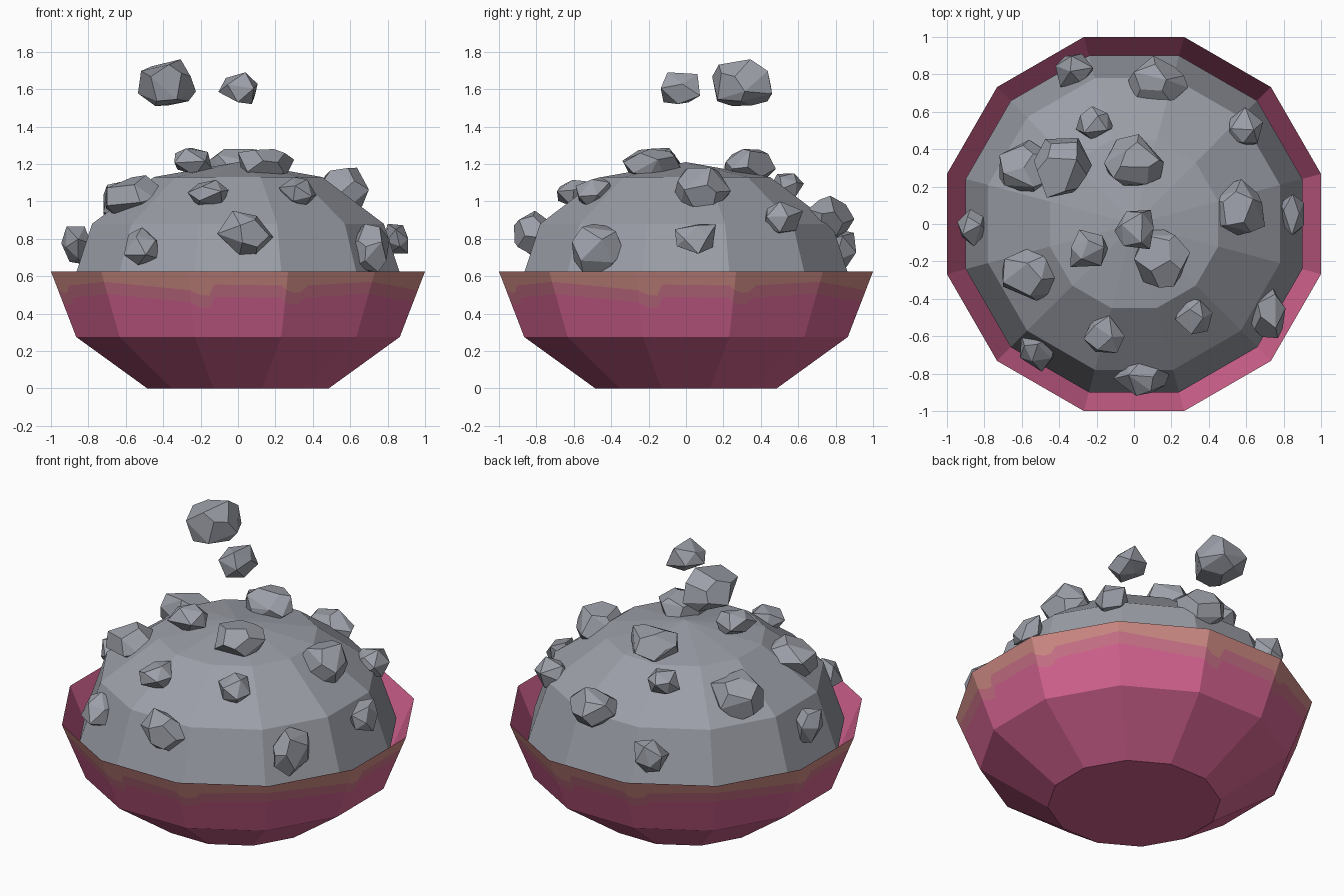
import bpy, bmesh, math, random
from mathutils import Vector, Euler

if "Cube" in bpy.data.objects:
    bpy.data.objects.remove(bpy.data.objects["Cube"])

random.seed(7)


def mat(name, rgb):
    m = bpy.data.materials.new(name)
    m.diffuse_color = (*rgb, 1)
    m.use_nodes = True
    m.node_tree.nodes["Principled BSDF"].inputs["Base Color"].default_value = m.diffuse_color
    return m


PINK = mat("pink_glaze", (0.66, 0.125, 0.28))
ROSE = mat("rose_blend", (0.60, 0.17, 0.25))
TAN = mat("tan_rim", (0.63, 0.26, 0.235))
GREY = mat("grey_stone", (0.33, 0.345, 0.39))


def finish(bm, name, mats):
    me = bpy.data.meshes.new(name)
    bm.to_mesh(me)
    bm.free()
    for m in mats:
        me.materials.append(m)
    ob = bpy.data.objects.new(name, me)
    bpy.context.collection.objects.link(ob)
    return ob


def rim_point(u, apothem, z):
    """Point on a 12-sided ring; u counts sides from the front-left corner."""
    k = math.floor(u)
    r = apothem / math.cos(math.radians(15))
    a, b = (Vector((r * math.cos(t), r * math.sin(t), z))
            for t in (math.radians(-135 + 30 * (k + i)) for i in (0, 1)))
    return a.lerp(b, u - k)


def skin(bm, rings, rule=lambda i: 0):
    """Join closed rings of verts with quads, material chosen by row."""
    n = len(rings[0])
    for i, (lo, hi) in enumerate(zip(rings, rings[1:])):
        for j in range(n):
            k = (j + 1) % n
            f = bm.faces.new((lo[j], lo[k], hi[k], hi[j]))
            f.material_index = rule(i)


def ring(bm, apothem, z):
    return [bm.verts.new(rim_point(u, apothem, z)) for u in range(12)]


# Bowl foot: flat base and lower slope
bm = bmesh.new()
base, waist = ring(bm, 0.485, 0), ring(bm, 0.865, 0.275)
skin(bm, [base, waist])
bm.faces.new(base[::-1])
finish(bm, "bowl_foot", [PINK])

# Bowl wall: stepped colour bands, repeating every quarter turn
drip = [(0, 0.57), (1, 0.525), (1.1, 0.50), (1.2, 0.495), (1.25, 0.555),
        (1.95, 0.55), (2, 0.525), (2.1, 0.51), (2.18, 0.515), (2.25, 0.55)]
cols = [(u + 3 * q, b) for q in range(4) for u, b in drip]


def wall(u, z):
    return rim_point(u, 0.865 + 0.135 * (z - 0.275) / 0.35, z)


bm = bmesh.new()
rows = [[bm.verts.new(wall(u, z)) for u, z in row] for row in (
    [(u, 0.275) for u, b in cols],
    [(u, b - 0.065) for u, b in cols],
    cols,
    [(u, 0.625) for u, b in cols])]
skin(bm, rows, lambda i: i)
finish(bm, "bowl_wall", [PINK, ROSE, TAN])

# Bowl lining: plain pink inside
bm = bmesh.new()
skin(bm, [ring(bm, 0.998, 0.625), ring(bm, 0.855, 0.275)])
finish(bm, "bowl_lining", [PINK])

# Stone mound
bm = bmesh.new()
rings = [ring(bm, a, z) for a, z in ((0.9, 0.51), (0.78, 0.88), (0.45, 1.13))]
skin(bm, rings)
apex = bm.verts.new((0, 0, 1.21))
for j in range(12):
    bm.faces.new((rings[-1][j], rings[-1][(j + 1) % 12], apex))
finish(bm, "mound", [GREY])


def rock(name, centre, half, big):
    """Jittered convex lump fitted to a bounding box."""
    src = bmesh.new()
    bmesh.ops.create_icosphere(src, subdivisions=1, radius=1)
    if big:
        pts = [f.calc_center_median().normalized() for f in src.faces]
    else:
        pts = [v.co.copy() for v in src.verts]
    src.free()
    rot = Euler([random.uniform(0, 6.28) for _ in range(3)]).to_matrix()
    j = 0.17
    pts = [rot @ (p + Vector([random.uniform(-j, j) for _ in range(3)])) for p in pts]
    lo = [min(p[i] for p in pts) for i in range(3)]
    hi = [max(p[i] for p in pts) for i in range(3)]
    bm = bmesh.new()
    for p in pts:
        bm.verts.new([centre[i] + half[i] * (2 * (p[i] - lo[i]) / (hi[i] - lo[i]) - 1)
                      for i in range(3)])
    res = bmesh.ops.convex_hull(bm, input=bm.verts)
    bmesh.ops.delete(bm, geom=[v for v in bm.verts if not v.link_faces], context='VERTS')
    bmesh.ops.dissolve_limit(bm, angle_limit=math.radians(20),
                             verts=bm.verts, edges=bm.edges)
    bmesh.ops.recalc_face_normals(bm, faces=bm.faces)
    finish(bm, name, [GREY])


# Rocks: centre, half size
big_rocks = [
    ((-0.57, 0.30, 1.00), (0.15, 0.15, 0.12)),
    ((-0.38, 0.30, 1.635), (0.155, 0.16, 0.125)),
    ((0.0, 0.34, 1.18), (0.16, 0.14, 0.10)),
    ((0.13, 0.76, 0.91), (0.16, 0.14, 0.12)),
    ((0.55, 0.09, 1.06), (0.15, 0.15, 0.12)),
    ((-0.56, -0.27, 1.02), (0.145, 0.14, 0.12)),
    ((0.15, -0.18, 1.19), (0.15, 0.16, 0.09)),
    ((0.04, -0.81, 0.83), (0.15, 0.11, 0.12)),
    ((0.705, -0.47, 0.75), (0.105, 0.14, 0.13)),
]
small_rocks = [
    ((0.0, -0.03, 1.605), (0.105, 0.105, 0.085)),
    ((-0.24, -0.13, 1.21), (0.10, 0.10, 0.075)),
    ((-0.16, -0.59, 1.04), (0.11, 0.10, 0.075)),
    ((0.32, -0.49, 1.05), (0.10, 0.10, 0.08)),
    ((-0.51, -0.69, 0.76), (0.10, 0.10, 0.10)),
    ((-0.865, -0.02, 0.765), (0.08, 0.10, 0.10)),
    ((0.845, 0.05, 0.80), (0.065, 0.11, 0.08)),
    ((0.59, 0.52, 0.91), (0.10, 0.105, 0.09)),
    ((-0.21, 0.54, 1.07), (0.10, 0.09, 0.08)),
    ((-0.32, 0.82, 0.75), (0.10, 0.09, 0.10)),
]
for i, (c, h) in enumerate(big_rocks):
    rock(f"large_rock_{i + 1}", c, h, True)
for i, (c, h) in enumerate(small_rocks):
    rock(f"small_rock_{i + 1}", c, h, False)
